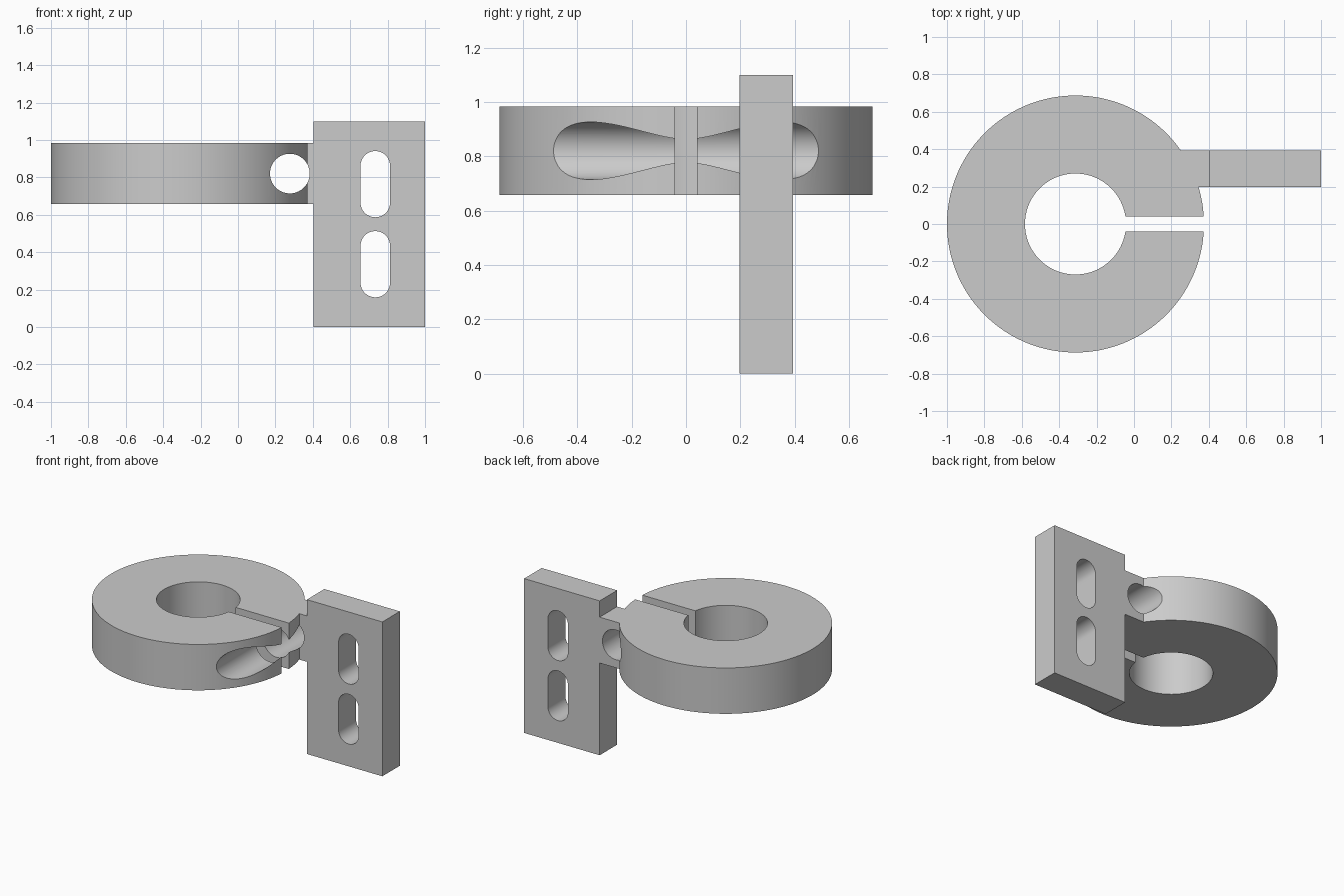
import bpy
import math

if "Cube" in bpy.data.objects:
    bpy.data.objects.remove(bpy.data.objects["Cube"], do_unlink=True)

# Single grey material
grey = bpy.data.materials.new("plain grey")
grey.use_nodes = True
GREY = (0.6, 0.6, 0.6, 1)
grey.diffuse_color = GREY
grey.node_tree.nodes["Principled BSDF"].inputs["Base Color"].default_value = GREY

# Main dimensions
RING_X, RING_R, BORE_R = -0.313, 0.687, 0.27
RING_LOW, RING_HIGH = 0.657, 0.984
RING_Z = (RING_LOW + RING_HIGH) / 2
PLATE_X, PLATE_Y, PLATE_TOP = (0.405, 1.0), (0.197, 0.394), 1.1


def finish(name):
    obj = bpy.context.object
    obj.name = name
    bpy.ops.object.transform_apply(location=True, rotation=True, scale=True)
    obj.data.materials.append(grey)
    return obj


def box(name, xs, ys, zs):
    spans = (xs, ys, zs)
    bpy.ops.mesh.primitive_cube_add(size=1, location=[sum(s) / 2 for s in spans])
    bpy.context.object.scale = [s[1] - s[0] for s in spans]
    return finish(name)


def cylinder(name, centre, radius, depth, along_y=False, sides=64):
    turn = (math.pi / 2, 0, 0) if along_y else (0, 0, 0)
    bpy.ops.mesh.primitive_cylinder_add(vertices=sides, radius=radius, depth=depth,
                                        location=centre, rotation=turn)
    return finish(name)


def combine(target, tool, operation):
    mod = target.modifiers.new(operation.lower(), 'BOOLEAN')
    mod.operation, mod.solver, mod.object = operation, 'EXACT', tool
    bpy.context.view_layer.objects.active = target
    bpy.ops.object.modifier_apply(modifier=mod.name)
    bpy.data.objects.remove(tool, do_unlink=True)


# Split clamp ring with bore and slit
clamp = cylinder("clamp_bracket", (RING_X, 0, RING_Z), RING_R,
                 RING_HIGH - RING_LOW, sides=160)
combine(clamp, cylinder("bore", (RING_X, 0, RING_Z), BORE_R, 1, sides=96), 'DIFFERENCE')
combine(clamp, box("slit", (RING_X, 0.6), (-0.04, 0.04), (0.5, 1.2)), 'DIFFERENCE')

# Neck joining the ring to the plate
neck = box("neck", (0.2, 0.5), PLATE_Y, (RING_LOW, RING_HIGH))
combine(clamp, neck, 'UNION')

# Cross hole for the clamping bolt
combine(clamp, cylinder("bolt_hole", (0.277, 0, RING_Z), 0.106, 2, True), 'DIFFERENCE')

# Mounting plate with two rounded slots
plate = box("mounting_plate", PLATE_X, PLATE_Y, (0, PLATE_TOP))
SLOT_X, SLOT_R, SLOT_HALF = 0.734, 0.079, 0.098
mid_y = sum(PLATE_Y) / 2
for side in (-1, 1):
    z = PLATE_TOP / 2 + side * 0.214
    slot = box("slot", (SLOT_X - SLOT_R, SLOT_X + SLOT_R), (mid_y - 0.3, mid_y + 0.3),
               (z - SLOT_HALF, z + SLOT_HALF))
    for end in (-1, 1):
        tip = cylinder("slot_end", (SLOT_X, mid_y, z + end * SLOT_HALF), SLOT_R, 0.6, True)
        combine(slot, tip, 'UNION')
    combine(plate, slot, 'DIFFERENCE')
combine(clamp, plate, 'UNION')

# Smooth curves, sharp edges
bpy.ops.object.select_all(action='DESELECT')
clamp.select_set(True)
bpy.context.view_layer.objects.active = clamp
bpy.ops.object.shade_smooth_by_angle(angle=math.radians(30))
